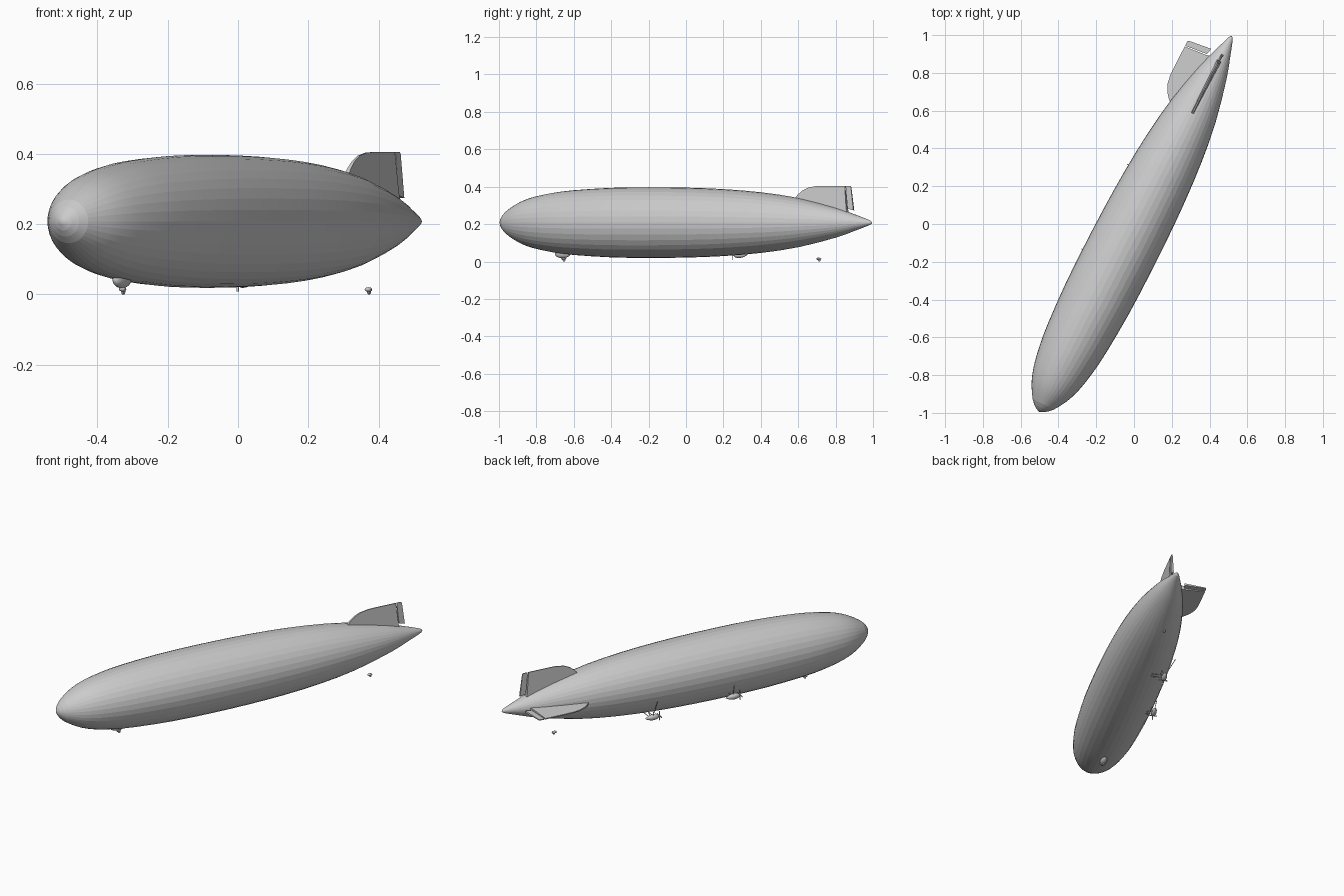
import bpy, bmesh, math
from mathutils import Matrix, Vector

if "Cube" in bpy.data.objects:
    bpy.data.objects.remove(bpy.data.objects["Cube"])

# Local frame: +x runs to the tail, +y to the port side, origin on the hull axis
FRAME = Matrix.Translation((0.008, 0.0, 0.208)) @ Matrix.Rotation(math.radians(62.86), 4, 'Z')


def finish(name, bm, local=Matrix(), smooth=None):
    bmesh.ops.recalc_face_normals(bm, faces=bm.faces)
    bm.transform(FRAME @ local)
    me = bpy.data.meshes.new(name)
    bm.to_mesh(me)
    bm.free()
    ob = bpy.data.objects.new(name, me)
    bpy.context.collection.objects.link(ob)
    if smooth:
        bpy.ops.object.select_all(action='DESELECT')
        ob.select_set(True)
        bpy.context.view_layer.objects.active = ob
        bpy.ops.object.shade_smooth_by_angle(angle=math.radians(smooth))
    return ob


def refine(pts, n=2):
    """Catmull-Rom refinement of a profile."""
    p = [Vector(q) for q in pts]
    out = []
    for i in range(len(p) - 1):
        a, b, c, d = p[max(i - 1, 0)], p[i], p[i + 1], p[min(i + 2, len(p) - 1)]
        for k in range(n):
            t = k / n
            out.append(0.5 * (2 * b + (c - a) * t + (2 * a - 5 * b + 4 * c - d) * t * t
                              + (3 * b - a - 3 * c + d) * t ** 3))
    return out + [p[-1]]


def lathe(bm, profile, sides, sy=1.0, sz=1.0):
    """Revolve (x, radius) points about x; zero-radius ends become tips."""
    rings = []
    for x, r in profile:
        if r < 1e-4:
            rings.append([bm.verts.new((x, 0, 0))])
        else:
            rings.append([bm.verts.new((x, sy * r * math.cos(2 * math.pi * k / sides),
                                        sz * r * math.sin(2 * math.pi * k / sides)))
                          for k in range(sides)])
    for a, b in zip(rings, rings[1:]):
        for k in range(sides):
            quad = [a[k % len(a)], a[(k + 1) % len(a)], b[(k + 1) % len(b)], b[k % len(b)]]
            bm.faces.new(list(dict.fromkeys(quad)))


def plate(bm, outline, root, tip):
    """Tapered plate in the xz plane: thickness falls from root to tip height."""
    lo, hi = min(z for _, z in outline), max(z for _, z in outline)
    sides = []
    for s in (-1, 1):
        sides.append([bm.verts.new((x, s * (root + (tip - root) * (z - lo) / (hi - lo)) / 2, z))
                      for x, z in outline])
    bm.faces.new(sides[0])
    bm.faces.new(sides[1][::-1])
    n = len(outline)
    for i in range(n):
        j = (i + 1) % n
        bm.faces.new((sides[0][i], sides[0][j], sides[1][j], sides[1][i]))


def rod(bm, p, q, r):
    p, q = Vector(p), Vector(q)
    m = Matrix.Translation((p + q) / 2) @ (q - p).to_track_quat('Z', 'Y').to_matrix().to_4x4()
    bmesh.ops.create_cone(bm, cap_ends=True, segments=6, radius1=r, radius2=r,
                          depth=(q - p).length, matrix=m)


# Hull envelope
hull = [(0, 0), (.012, .026), (.045, .062), (.107, .1), (.158, .122), (.219, .14), (.32, .159),
        (.444, .173), (.67, .186), (.893, .189), (1.118, .187), (1.343, .179), (1.57, .162),
        (1.79, .132), (2.017, .08), (2.13, .044), (2.19, .024), (2.225, .011), (2.236, 0)]
bm = bmesh.new()
lathe(bm, [(x - 1.118, r) for x, r in refine(hull)], 36)
finish("hull", bm, smooth=8)

# Upper and port tail fins with hinged control surfaces
fin = [(.63, .10), (.66, .134), (.675, .15), (.70, .170), (.735, .187), (.785, .196), (.83, .197),
       (.955, .197), (.967, .077), (.975, .04), (.80, .05)]
flap = [(.960, .197), (.986, .197), (.992, .191), (1.008, .066), (.973, .074)]
for label, turn in (("upper", 0), ("port", -90)):
    m = Matrix.Rotation(math.radians(turn), 4, 'X')
    bm = bmesh.new()
    plate(bm, fin, .026, .006)
    finish(label + "_fin", bm, m)
    bm = bmesh.new()
    plate(bm, flap, .012, .005)
    finish(label + "_control_surface", bm, m)

# Control car under the nose
bm = bmesh.new()
lathe(bm, refine([(-.05, 0), (-.043, .010), (-.02, .017), (.012, .017), (.036, .010), (.05, 0)]),
      16, 1.0, 1.35)
finish("control_car", bm, Matrix.Translation((-.738, 0, -.166)), 40)


# Landing wheels with fairings
def wheel(name, x, top):
    bm = bmesh.new()
    lathe(bm, refine([(-.015, 0), (-.01, .008), (.004, .009), (.016, 0)]), 12, 1, .7)
    finish(name + "_fairing", bm, Matrix.Translation((x, 0, top)), 40)
    bm = bmesh.new()
    bmesh.ops.create_cone(bm, cap_ends=True, segments=14, radius1=.007, radius2=.007, depth=.006,
                          matrix=Matrix.Rotation(math.pi / 2, 4, 'X'))
    finish(name, bm, Matrix.Translation((x + .002, 0, -.2005)), 40)


wheel("front_wheel", -.735, -.193)
wheel("tail_wheel", .798, -.194)

# Port engine cars: pod, propeller at the forward end, struts to the hull
pod = [(-.040, 0), (-.036, .009), (-.022, .016), (.0, .017), (.025, .011), (.045, 0)]
for label, x, y, z in (("forward", -.205, .169, -.131), ("rear", .262, .122, -.172)):
    place = Matrix.Translation((x, y, z))
    bm = bmesh.new()
    lathe(bm, refine(pod), 14, .85, 1)
    finish(label + "_engine_car", bm, place, 40)

    bm = bmesh.new()
    lathe(bm, [(-.05, 0), (-.046, .004), (-.036, .005), (-.034, 0)], 10)
    for k in range(4):
        blade = bmesh.new()
        plate(blade, [(-.0445, .002), (-.0445, .027), (-.0425, .027), (-.0425, .002)], .005, .007)
        blade.transform(Matrix.Rotation(k * math.pi / 2, 4, 'X'))
        tmp = bpy.data.meshes.new("blade_tmp")
        blade.to_mesh(tmp)
        blade.free()
        bm.from_mesh(tmp)
        bpy.data.meshes.remove(tmp)
    finish(label + "_propeller", bm, place)

    bm = bmesh.new()
    out = Vector((0, y, z)).normalized()
    for dx, dang in ((-.015, 0), (.015, 0), (-.015, .4), (.015, .4)):
        foot = Matrix.Rotation(-dang, 3, 'X') @ (out * .176)
        rod(bm, (x + dx * .7, y, z), (x + dx, foot.y, foot.z), .002)
    # long strut rising up the flank
    rod(bm, (x, y, z), (x, .192 * math.cos(.28), -.192 * math.sin(.28)), .002)
    finish(label + "_engine_struts", bm)
